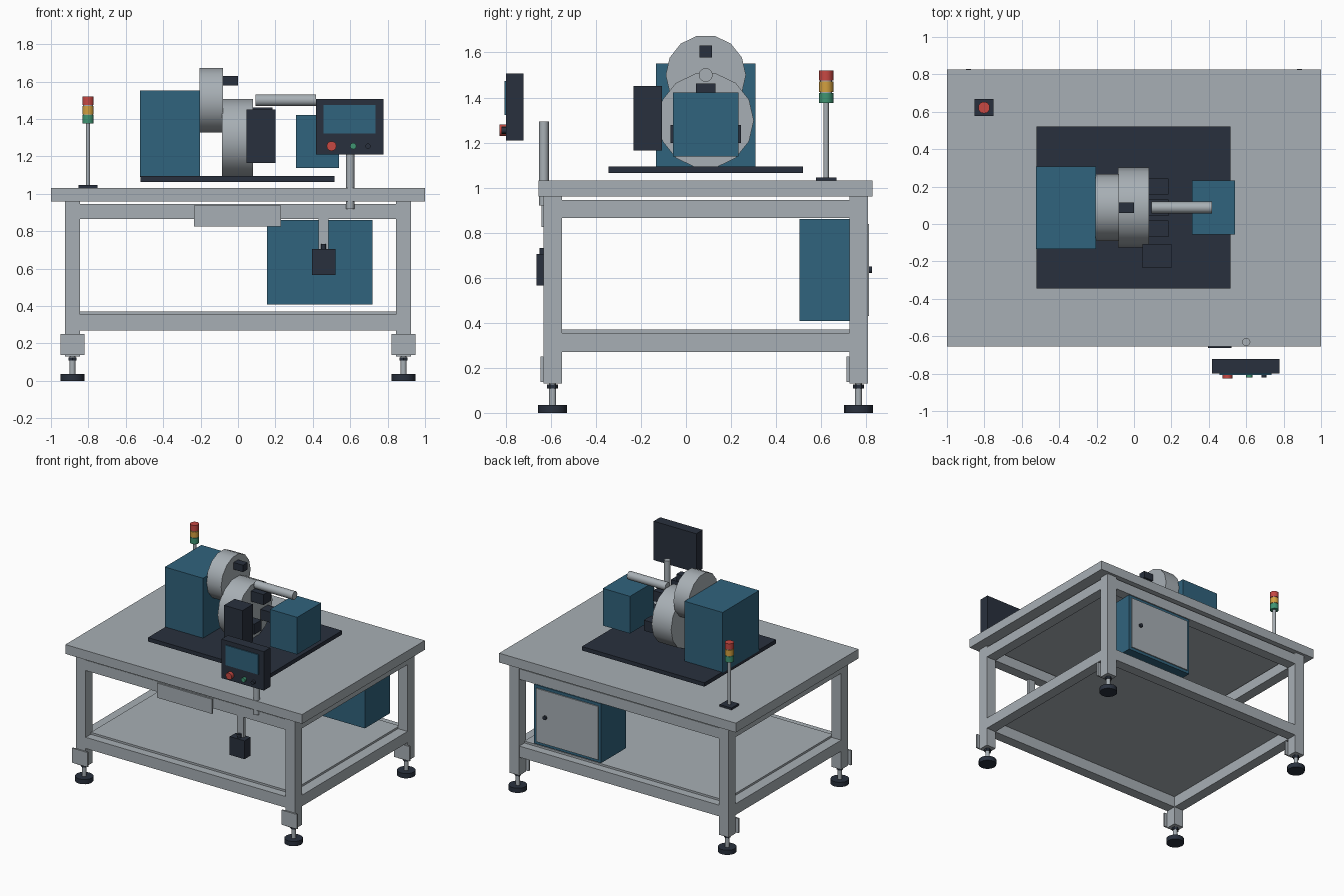
import bpy
import math
from mathutils import Matrix

if "Cube" in bpy.data.objects:
    bpy.data.objects.remove(bpy.data.objects["Cube"])


def material(name, rgb):
    m = bpy.data.materials.new(name)
    m.diffuse_color = (*rgb, 1)
    m.use_nodes = True
    m.node_tree.nodes["Principled BSDF"].inputs["Base Color"].default_value = m.diffuse_color
    return m


GREY = material("light_grey", (0.39, 0.43, 0.46))
BLUE = material("steel_blue", (0.030, 0.125, 0.205))
DARK = material("charcoal", (0.022, 0.030, 0.047))
RED = material("red", (0.57, 0.065, 0.055))
AMBER = material("amber", (0.65, 0.35, 0.05))
GREEN = material("green", (0.05, 0.30, 0.17))


def box(name, x, y, z, mat):
    """Box from (min, max) ranges."""
    bpy.ops.mesh.primitive_cube_add(size=1)
    ob = bpy.context.object
    ob.name = name
    size = Matrix.Diagonal((x[1] - x[0], y[1] - y[0], z[1] - z[0], 1))
    centre = Matrix.Translation(((x[0] + x[1]) / 2, (y[0] + y[1]) / 2, (z[0] + z[1]) / 2))
    ob.data.transform(centre @ size)
    ob.data.materials.append(mat)
    return ob


def rod(name, axis, a, b, centre, r, mat, sides=12):
    """Cylinder from a to b along an axis; centre holds the other two coordinates."""
    bpy.ops.mesh.primitive_cylinder_add(vertices=sides, radius=r, depth=b - a)
    ob = bpy.context.object
    ob.name = name
    mid, (p, q) = (a + b) / 2, centre
    turn = {"x": Matrix.Rotation(math.pi / 2, 4, "Y"),
            "y": Matrix.Rotation(math.pi / 2, 4, "X"),
            "z": Matrix.Identity(4)}[axis]
    loc = {"x": (mid, p, q), "y": (p, mid, q), "z": (p, q, mid)}[axis]
    ob.data.transform(Matrix.Translation(loc) @ turn)
    ob.data.materials.append(mat)
    bpy.ops.object.shade_smooth_by_angle(angle=math.radians(40))
    return ob


# Table top and frame
LEG_X, LEG_Y, HALF = 0.885, (-0.592, 0.766), 0.041
box("table_top", (-1, 1), (-0.655, 0.827), (0.96, 1.031), GREY)
for x in (-LEG_X, LEG_X):
    for y in LEG_Y:
        box("leg", (x - HALF, x + HALF), (y - HALF, y + HALF), (0.13, 0.96), GREY)
        box("foot_bracket", (x - 0.065, x + 0.065), (y - HALF - 0.012, y - HALF), (0.138, 0.25), GREY)
        rod("foot_pad", "z", 0, 0.036, (x, y), 0.064, DARK, 16)
        rod("foot_stem", "z", 0.036, 0.135, (x, y), 0.016, GREY)
        rod("foot_nut", "z", 0.108, 0.125, (x, y), 0.024, DARK, 6)

# Upper and lower rails, and shelf
inner_x = (-LEG_X + HALF, LEG_X - HALF)
inner_y = (LEG_Y[0] + HALF, LEG_Y[1] - HALF)
for z in ((0.27, 0.355), (0.865, 0.945)):
    for y in LEG_Y:
        box("long_rail", inner_x, (y - 0.04, y + 0.04), z, GREY)
    for x in (-LEG_X, LEG_X):
        box("side_rail", (x - 0.04, x + 0.04), inner_y, z, GREY)
box("shelf", (-0.845, 0.845), (-0.57, 0.744), (0.355, 0.37), GREY)
box("front_cover", (-0.235, 0.23), (-0.642, -0.632), (0.825, 0.937), GREY)

# Electrical cabinet with a rear door
box("cabinet", (0.155, 0.72), (0.503, 0.804), (0.408, 0.86), BLUE)
box("cabinet_door", (0.175, 0.70), (0.804, 0.812), (0.43, 0.838), GREY)
rod("door_latch", "y", 0.812, 0.825, (0.62, 0.635), 0.015, DARK)

# Hanging switch box
box("switch_hanger", (0.43, 0.485), (-0.625, -0.60), (0.70, 0.87), GREY)
box("switch_box", (0.395, 0.52), (-0.664, -0.59), (0.565, 0.705), DARK)
rod("switch_plug", "z", 0.705, 0.732, (0.457, -0.637), 0.014, DARK)

# Machine bed and housings
box("machine_bed", (-0.52, 0.515), (-0.344, 0.520), (1.064, 1.094), DARK)
box("headstock", (-0.525, -0.202), (-0.133, 0.308), (1.09, 1.551), BLUE)
box("tailstock", (0.31, 0.54), (-0.057, 0.233), (1.138, 1.422), BLUE)

# Rotating discs, chuck jaws and shaft
CY = 0.088
rod("upper_disc", "x", -0.206, -0.08, (CY, 1.5), 0.178, GREY, 14)
rod("chuck", "x", -0.085, 0.08, (CY, 1.298), 0.213, GREY, 14)
for angle in (90, 210, 330):
    jy = CY + 0.13 * math.cos(math.radians(angle))
    jz = 1.3 + 0.122 * math.sin(math.radians(angle))
    box("chuck_jaw", (0.075, 0.185), (jy - 0.044, jy + 0.044), (jz - 0.04, jz + 0.04), DARK)
box("disc_pin", (-0.08, 0), (CY - 0.028, CY + 0.028), (1.578, 1.631), DARK)
rod("shaft", "x", 0.093, 0.418, (CY, 1.5), 0.031, GREY)
box("tool_block", (0.046, 0.201), (-0.234, -0.106), (1.165, 1.45), DARK)

# Operator panel
rod("panel_post", "z", 0.92, 1.294, (0.6, -0.631), 0.022, GREY)
box("panel_body", (0.418, 0.778), (-0.799, -0.721), (1.21, 1.507), DARK)
box("panel_screen", (0.458, 0.735), (-0.806, -0.799), (1.322, 1.474), BLUE)
for name, x, r, mat in (("stop_button", 0.50, 0.026, RED),
                        ("start_button", 0.616, 0.017, GREEN),
                        ("selector_button", 0.695, 0.014, DARK)):
    rod(name, "y", -0.827 if mat is RED else -0.82, -0.798, (x, 1.255), r, mat)

# Signal tower
TX, TY = -0.802, 0.622
box("tower_base", (TX - 0.05, TX + 0.05), (TY - 0.045, TY + 0.045), (1.031, 1.046), DARK)
rod("tower_post", "z", 1.046, 1.378, (TX, TY), 0.012, GREY)
rod("tower_core", "z", 1.378, 1.476, (TX, TY), 0.027, GREY)
for name, z, mat in (("green_lamp", 1.376, GREEN), ("amber_lamp", 1.425, AMBER), ("red_lamp", 1.475, RED)):
    rod(name, "z", z, z + 0.045, (TX, TY), 0.032, mat, 10)
